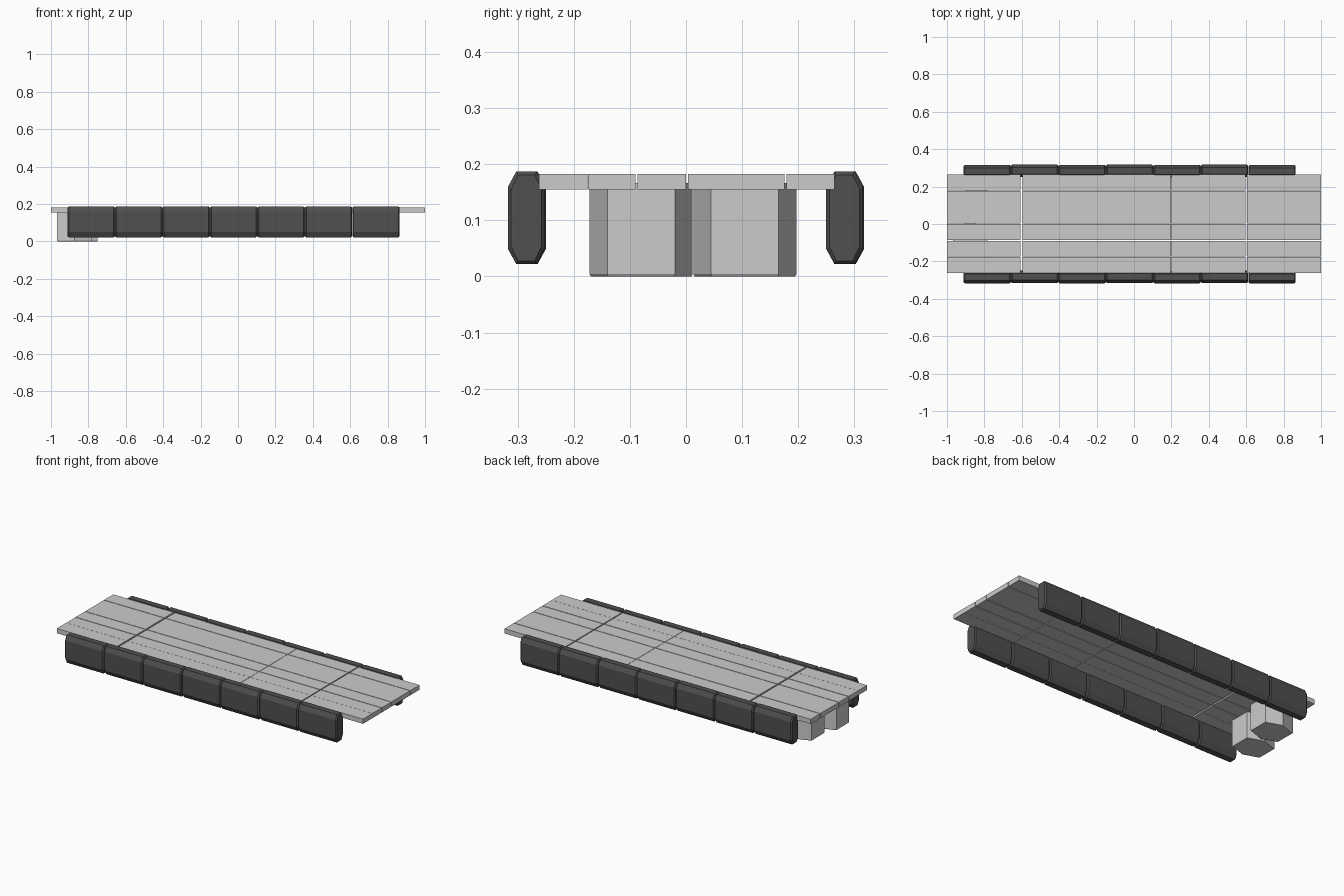
import bpy, bmesh
from mathutils import Vector

if "Cube" in bpy.data.objects:
    bpy.data.objects.remove(bpy.data.objects["Cube"])

dark = bpy.data.materials.new("dark_rubber")
dark.diffuse_color = (0.08, 0.08, 0.08, 1)
dark.use_nodes = True
dark.node_tree.nodes["Principled BSDF"].inputs["Base Color"].default_value = dark.diffuse_color


def add_object(name, bm, mat=None):
    bmesh.ops.recalc_face_normals(bm, faces=bm.faces)
    mesh = bpy.data.meshes.new(name)
    bm.to_mesh(mesh)
    bm.free()
    obj = bpy.data.objects.new(name, mesh)
    bpy.context.collection.objects.link(obj)
    if mat:
        mesh.materials.append(mat)
    return obj


def loft(bm, rings):
    """Skin a list of matching point rings and cap both ends."""
    vs = [[bm.verts.new(p) for p in ring] for ring in rings]
    for a, b in zip(vs, vs[1:]):
        for i in range(len(a)):
            j = (i + 1) % len(a)
            bm.faces.new((a[i], a[j], b[j], b[i]))
    bm.faces.new(vs[0])
    bm.faces.new(vs[-1])


def box(bm, x0, x1, y0, y1, z0, z1):
    base = [(x0, y0), (x1, y0), (x1, y1), (x0, y1)]
    loft(bm, [[(x, y, z) for x, y in base] for z in (z0, z1)])


# Deck planks: rows across, sections along, with thin gaps
rows = [(-0.262, -0.1755), (-0.1745, -0.090), (-0.086, 0.000),
        (0.0035, 0.1755), (0.179, 0.265)]
sections = [(-1.0, -0.606), (-0.597, 0.1985), (0.2005, 0.597), (0.603, 1.0)]
for s, (x0, x1) in enumerate(sections):
    bm = bmesh.new()
    for y0, y1 in rows:
        box(bm, x0, x1, y0, y1, 0.155, 0.183)
    add_object(f"deck_section_{s + 1}", bm)

# Side floats: chamfered segments in a row on each side
half = [(0.033, 0.055), (0.018, 0.0825), (-0.018, 0.0825), (-0.033, 0.055)]
profile = half + [(-y, -z) for y, z in half]
start, pitch, count = -0.911, 0.2538, 7
for side, label in ((-1, "front"), (1, "back")):
    bm = bmesh.new()
    for i in range(count):
        x0 = start + i * pitch
        x1 = x0 + pitch - 0.001
        cy = side * 0.2835 + (0.001 if i % 2 else -0.001)
        rings = []
        for x, inset in ((x0, 0.006), (x0 + 0.007, 0), (x1 - 0.007, 0), (x1, 0.006)):
            sy, sz = 1 - inset / 0.033, 1 - inset / 0.0825
            rings.append([(x, cy + y * sy, 0.1045 + z * sz) for y, z in profile])
        loft(bm, rings)
    add_object(f"{label}_floats", bm, dark)

# Six-sided pillars under one end of the deck
hexagon = [(0.093, -0.06), (0.093, 0.06), (0.0, 0.092),
           (-0.093, 0.06), (-0.093, -0.06), (0.0, -0.092)]
for i, (cx, cy) in enumerate([(-0.875, -0.08), (-0.843, 0.105)]):
    bm = bmesh.new()
    loft(bm, [[(cx + x * s, cy + y * s, z) for x, y in hexagon]
              for z, s in ((0.0, 0.97), (0.004, 1), (0.167, 1))])
    add_object(f"pillar_{i + 1}", bm)
